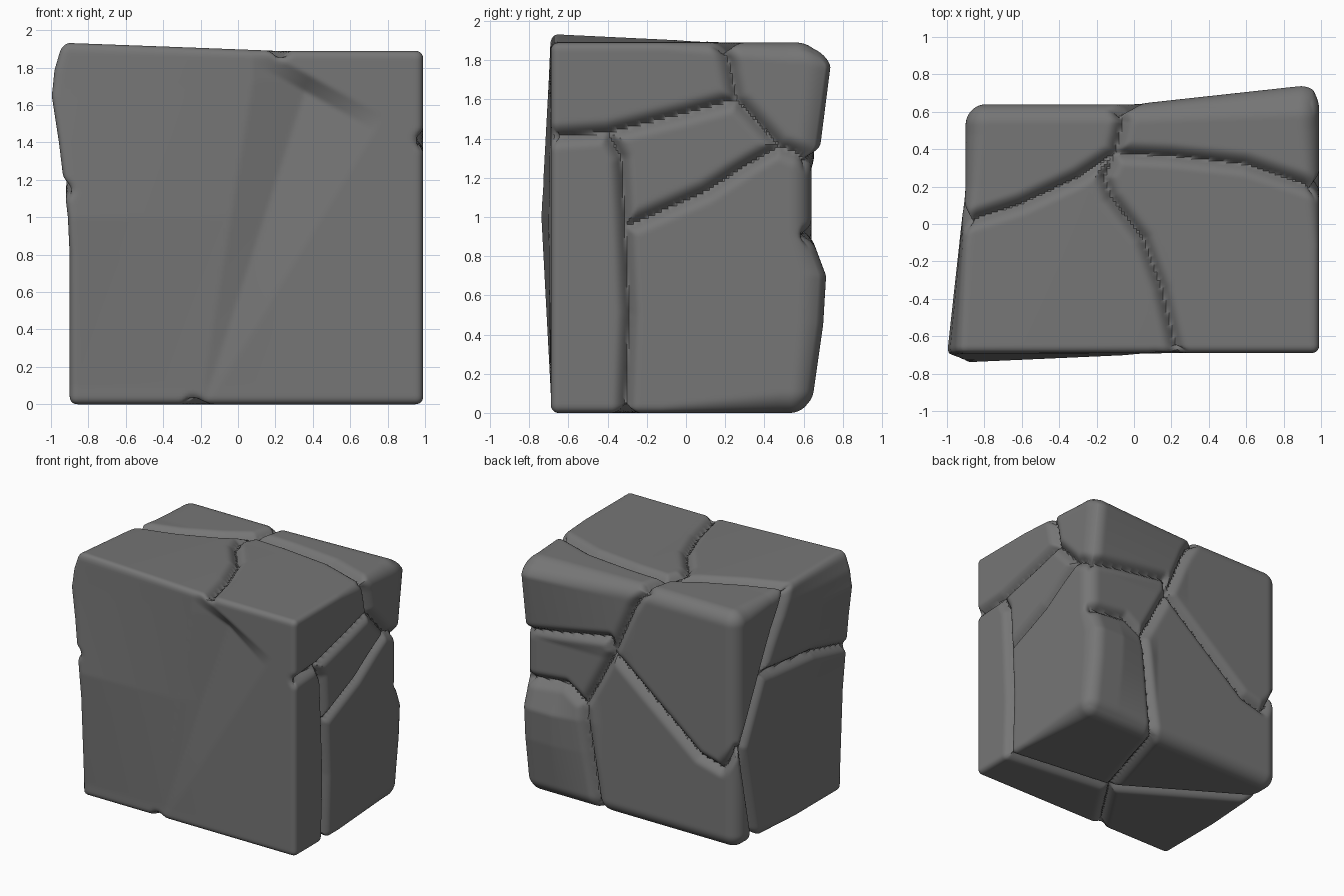
import bpy, bmesh
from mathutils import Vector, kdtree

cube = bpy.data.objects.get("Cube")
if cube:
    bpy.data.objects.remove(cube, do_unlink=True)

# Overall block bounds
LOW = Vector((-0.9, -0.69, 0))
HIGH = Vector((0.99, 0.64, 1.89))


def clamp(value, low=0.0, high=1.0):
    return max(low, min(high, value))


def profile(value, points):
    """Straight-line interpolation through a few (position, offset) points."""
    for (a, fa), (b, fb) in zip(points, points[1:]):
        if value <= b:
            return fa + (fb - fa) * clamp((value - a) / (b - a))
    return points[-1][1]


# Cracks between the chunks, drawn as paths on each side of the block
right_cracks = [
    [(-0.69, 1.41), (-0.4, 1.43), (0, 1.53), (0.24, 1.6), (0.45, 1.36), (0.64, 1.29)],
    [(0.24, 1.6), (0.2, 1.8), (0.18, 1.89)],
    [(-0.4, 1.43), (-0.33, 1.3), (-0.31, 0.95), (-0.29, 0.5), (-0.31, 0)],
    [(-0.31, 0.95), (0.1, 1.13), (0.45, 1.36)],
]
top_cracks = [
    [(-0.9, 0.01), (-0.6, 0.11), (-0.3, 0.25), (-0.1, 0.38), (0.2, 0.36), (0.6, 0.31), (0.99, 0.18)],
    [(-0.1, 0.38), (-0.06, 0.55), (-0.08, 0.64)],
    [(-0.1, 0.38), (-0.16, 0.25), (-0.12, 0.14), (0.05, -0.08), (0.15, -0.35), (0.23, -0.69)],
]
back_cracks = [
    [(-0.08, 1.89), (0.03, 1.7), (0.2, 1.3), (0.45, 0.83), (0.33, 0)],
    [(0.99, 1.29), (0.23, 1.42), (0.2, 1.3)],
    [(0.99, 0.9), (0.62, 0.94), (0.45, 0.83)],
    [(0.2, 1.3), (-0.56, 0.68), (-0.75, 0.63), (-0.9, 0.8)],
]
left_cracks = [
    [(0.01, 1.89), (0.22, 1.5), (0.57, 0.8), (0.4, 0)],
    [(0.64, 0.8), (0.57, 0.8)],
    [(-0.69, 1.15), (-0.3, 1.25), (0.3, 1.3)],
]
bottom_cracks = [
    [(0.99, -0.31), (0.08, -0.2), (0.33, 0.64)],
    [(0.08, -0.2), (-0.24, -0.69)],
    [(0.08, -0.2), (-0.9, 0.4)],
]
sides = [
    (right_cracks, lambda a, b: (HIGH.x, a, b)),
    (left_cracks, lambda a, b: (LOW.x, a, b)),
    (back_cracks, lambda a, b: (a, HIGH.y, b)),
    (top_cracks, lambda a, b: (a, b, HIGH.z)),
    (bottom_cracks, lambda a, b: (a, b, LOW.z)),
]
samples = []
for paths, place in sides:
    for path in paths:
        for start, end in zip(path, path[1:]):
            p, q = Vector(place(*start)), Vector(place(*end))
            steps = int((q - p).length / 0.005) + 2
            samples += [p.lerp(q, i / steps) for i in range(steps + 1)]
cracks = kdtree.KDTree(len(samples))
for i, point in enumerate(samples):
    cracks.insert(point, i)
cracks.balance()


def front_fold(x, z):
    """Depth of the fan-shaped fold on the front."""
    rise = clamp(z / 1.73)
    across = x - (-0.18 + 0.56 * rise)
    width = 0.28 * rise if across < 0 else 0.5 * rise
    below_ledge = clamp((1.73 - 0.55 * (x - 0.38) - z) / 0.1 + 0.3)
    return 0.07 * rise * clamp(1 - abs(across) / (width + 0.02)) * below_ledge


def shape(co):
    """Round the block, cut the cracks and add the bulges."""
    x, y, z = co
    # Rounder edges toward the back
    radius = 0.04 + 0.07 * clamp(y / 0.6 + 0.2)
    core = Vector([clamp(c, a + radius, b - radius) for c, a, b in zip(co, LOW, HIGH)])
    normal = (co - core).normalized()
    result = core + normal * radius
    # Cracks with softly rolled rims
    distance = cracks.find(co)[2]
    result -= normal * (0.06 * clamp(1 - distance / 0.075) ** 2.2)
    # Bulges of the left, back and front
    on_left = clamp((0.2 - x) / 1.1)
    on_front = clamp((0.2 - y) / 0.89)
    on_back = clamp((y + 0.1) / 0.74)
    lean = profile(z, [(0.8, 0), (1, 0.01), (1.4, 0.06), (1.65, 0.1), (1.77, 0.085), (1.89, 0.04)])
    result.x -= lean * on_left ** 2 * on_front
    upper = profile(z, [(1.25, 0), (1.35, 0.05), (1.77, 0.11), (1.89, 0.05)])
    lower = profile(z, [(0.03, 0), (0.45, 0.06), (0.7, 0.075), (0.9, 0)])
    result.y += on_back ** 2 * (upper * clamp(x) + lower * clamp((x - 0.3) / 0.4))
    swell = profile(z, [(0.1, 0), (1, 0.05), (1.89, 0)])
    result.y -= swell * on_left * on_front ** 2
    result.y += front_fold(x, z) * clamp((-0.5 - y) / 0.19)
    result.z += 0.045 * clamp((z - 1.7) / 0.19) * on_left * on_front
    return result


# Cracked stone block
bm = bmesh.new()
bmesh.ops.create_cube(bm, size=1)
bmesh.ops.subdivide_edges(bm, edges=bm.edges[:], cuts=119, use_grid_fill=True)
span = HIGH - LOW
for vert in bm.verts:
    unit = vert.co + Vector((0.5, 0.5, 0.5))
    vert.co = shape(LOW + Vector([u * s for u, s in zip(unit, span)]))
bmesh.ops.recalc_face_normals(bm, faces=bm.faces[:])
mesh = bpy.data.meshes.new("stone_block")
bm.to_mesh(mesh)
bm.free()
stone = bpy.data.objects.new("stone_block", mesh)
bpy.context.collection.objects.link(stone)

# Dark grey stone
material = bpy.data.materials.new("dark_grey_stone")
material.use_nodes = True
colour = (0.18, 0.18, 0.18, 1)
material.diffuse_color = colour
bsdf = next(n for n in material.node_tree.nodes if n.type == "BSDF_PRINCIPLED")
bsdf.inputs["Base Color"].default_value = colour
mesh.materials.append(material)

bpy.ops.object.select_all(action="DESELECT")
stone.select_set(True)
bpy.context.view_layer.objects.active = stone
bpy.ops.object.shade_smooth_by_angle(angle=0.7)
